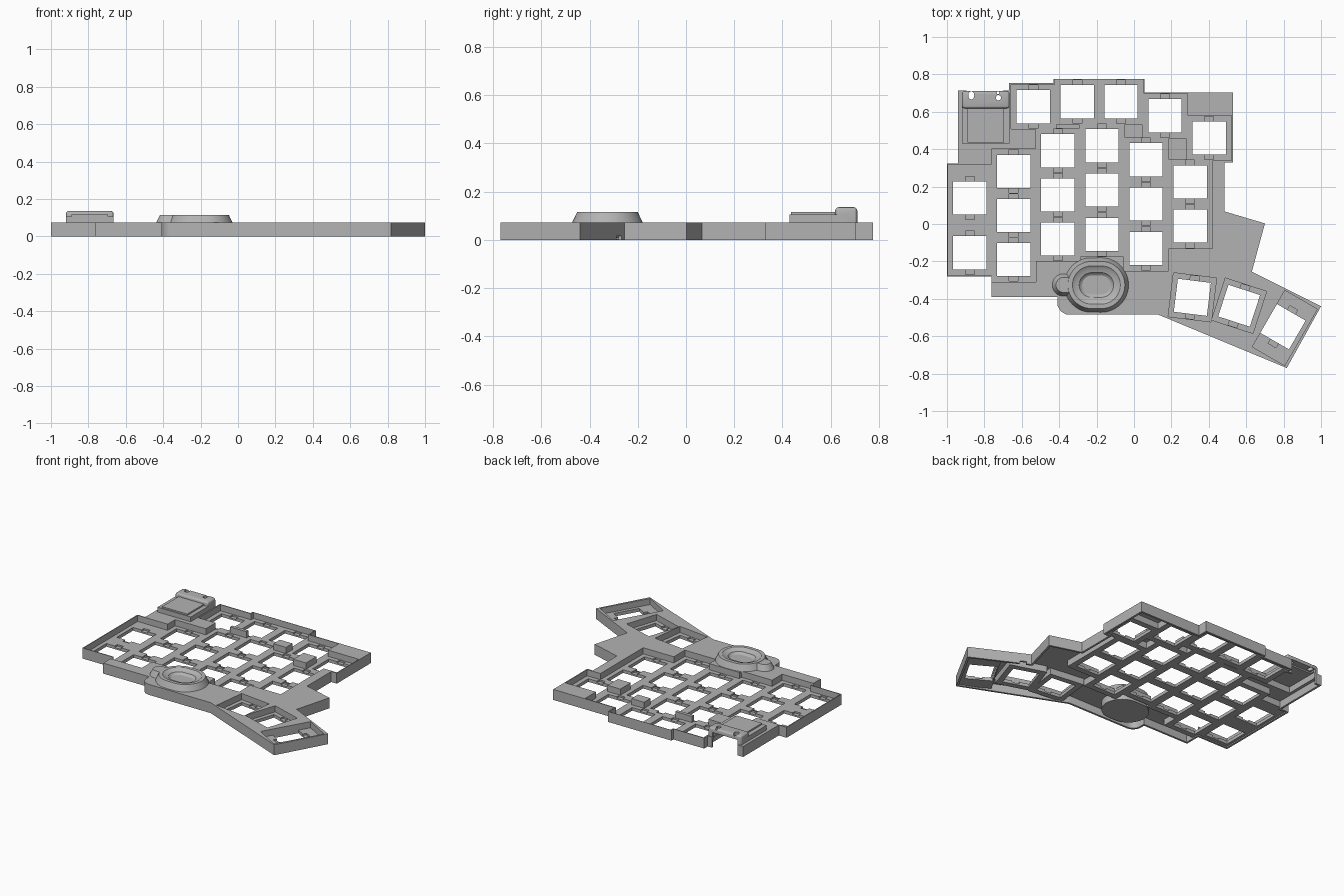
import bpy, bmesh, math
from mathutils import Matrix, Vector

if "Cube" in bpy.data.objects:
    bpy.data.objects.remove(bpy.data.objects["Cube"])

grey = bpy.data.materials.new("warm_grey_plastic")
grey.use_nodes = True
grey.diffuse_color = (0.45, 0.45, 0.45, 1)
grey.node_tree.nodes["Principled BSDF"].inputs["Base Color"].default_value = grey.diffuse_color

TOP, DECK, PLATE_TOP, PLATE_LOW = 0.073, 0.052, 0.03, 0.008


def finish(name, bm):
    bmesh.ops.recalc_face_normals(bm, faces=bm.faces)
    mesh = bpy.data.meshes.new(name)
    bm.to_mesh(mesh)
    bm.free()
    mesh.materials.append(grey)
    ob = bpy.data.objects.new(name, mesh)
    bpy.context.scene.collection.objects.link(ob)
    return ob


def loft(name, rings):
    """Join equal rings of points into a closed solid."""
    bm = bmesh.new()
    vs = [[bm.verts.new(p) for p in r] for r in rings]
    n = len(vs[0])
    for a, b in zip(vs, vs[1:]):
        for i in range(n):
            j = (i + 1) % n
            bm.faces.new((a[i], a[j], b[j], b[i]))
    bm.faces.new(vs[0])
    bm.faces.new(vs[-1])
    return finish(name, bm)


def prism(name, pts, z0, z1):
    return loft(name, [[(x, y, z) for x, y in pts] for z in (z0, z1)])


def boxes(name, items, z0, z1, grow=0.0):
    """Boxes given as (centre x, centre y, width, depth, degrees)."""
    bm = bmesh.new()
    for x, y, w, d, a in items:
        m = (Matrix.Translation((x, y, (z0 + z1) / 2)) @ Matrix.Rotation(math.radians(a), 4, 'Z')
             @ Matrix.Diagonal((w + 2 * grow, d + 2 * grow, z1 - z0, 1)))
        bmesh.ops.create_cube(bm, size=1, matrix=m)
    return finish(name, bm)


def span(x0, x1, y0, y1):
    return ((x0 + x1) / 2, (y0 + y1) / 2, x1 - x0, y1 - y0, 0)


def apply_all(ob):
    bpy.context.view_layer.objects.active = ob
    for m in list(ob.modifiers):
        bpy.ops.object.modifier_apply(modifier=m.name)


def combine(ob, other, op):
    m = ob.modifiers.new(op, 'BOOLEAN')
    m.operation, m.solver, m.object, m.use_self = op, 'EXACT', other, True
    apply_all(ob)
    bpy.data.objects.remove(other)


def inset(pts, t):
    """Mitred inward offset of a clockwise outline."""
    out = []
    for i, p in enumerate(pts):
        p = Vector(p)
        a = (p - Vector(pts[i - 1])).normalized()
        b = (Vector(pts[(i + 1) % len(pts)]) - p).normalized()
        na, nb = Vector((a.y, -a.x)), Vector((b.y, -b.x))
        out.append(tuple(p + (na + nb) * t / (1 + na.dot(nb))))
    return out


def stadium(cx, cy, r, half, z, n=24):
    ring = []
    for i in range(2 * n):
        a = -math.pi / 2 + math.pi * (i + (i >= n) * 0.0) / n
        side = half if math.cos(a) > -1e-6 and i <= n else -half
        ring.append((cx + side + r * math.cos(a), cy + r * math.sin(a), z))
    return ring


# Outer outline, clockwise, with a rounded front corner
outline = [(-.94, .715), (-.667, .715), (-.667, .753), (-.43, .753), (-.43, .775),
           (.057, .775), (.057, .704), (.528, .704), (.528, .33), (.485, .33),
           (.485, .067), (.70, .003), (.63, -.255), (1.0, -.44), (.817, -.77), (.13, -.485)]
outline += [(-.345 - .065 * math.sin(k * math.pi / 12), -.42 - .065 * math.cos(k * math.pi / 12))
            for k in range(7)]
outline += [(-.41, -.39), (-.763, -.39), (-.763, -.281), (-1, -.281), (-1, .324), (-.94, .324)]

# Key positions: columns, staggered back row and fanned thumb keys
columns = {-.878: (.139, -.153), -.643: (.281, .045, -.19), -.407: (.391, .155, -.08),
           -.171: (.418, .182, -.056), .064: (.343, .107, -.131), .30: (.225, -.011)}
back_row = [(-.538, .627), (-.303, .653), (-.07, .653), (.166, .578), (.402, .46)]
thumbs = [(.312, -.392, -7), (.562, -.437, -18), (.796, -.549, -30)]
keys = [(x, y, 0) for x, ys in columns.items() for y in ys]
keys += [(x, y, 0) for x, y in back_row] + thumbs

# Sunken pockets around the keys
cells = [span(-.994, -.76, -.275, .318)]
for x, ys in list(columns.items())[1:]:
    cells.append(span(x - .12, x + .12, ys[-1] - .119, ys[0] + .119))
cells += [(x, y, .24, .24, 0) for x, y in back_row]
cells += [(x, y, .232, .236, a) for x, y, a in thumbs[:2]] + [(.806, -.556, .20, .348, -30)]

case = prism("keyboard_case", outline, 0, TOP)
hollow = prism("hollow", inset(outline, .014), -.05, DECK)
combine(hollow, boxes("blocks", cells, PLATE_LOW, .2, .01), 'DIFFERENCE')
combine(case, hollow, 'DIFFERENCE')
combine(case, boxes("pockets", cells, PLATE_TOP, .2), 'DIFFERENCE')
combine(case, boxes("switch_holes", [(x, y, .178, .178, a) for x, y, a in keys], -.1, .045), 'DIFFERENCE')
# Clip notches before and behind each switch hole
combine(case, boxes("notches", [(x, y, .048, .232, a) for x, y, a in keys], .019, .0301), 'DIFFERENCE')
# Cable notch in the thumb-side wall
combine(case, boxes("cable_notch", [(.675, -.282, .045, .07, -27)], -.05, .017), 'DIFFERENCE')

# Controller housing, open below and at the back
cover = boxes("controller_cover", [span(-.92, -.665, .43, .66)], .055, .106)
panel = boxes("panel", [span(-.89, -.695, .436, .66)], .09, .116)
combine(cover, panel, 'UNION')
bar = boxes("bar", [span(-.92, -.665, .618, .711)], .055, .136)
bev = bar.modifiers.new("round", 'BEVEL')
bev.width, bev.segments = .016, 3
apply_all(bar)
combine(cover, bar, 'UNION')
combine(case, cover, 'UNION')
combine(case, boxes("housing_cavity", [span(-.905, -.682, .445, .697)], -.1, .095), 'DIFFERENCE')
combine(case, boxes("port_opening", [span(-.895, -.70, .66, .8)], -.1, .105), 'DIFFERENCE')
for x, y, r, s in ((-.87, .688, .016, .022), (-.725, .675, .014, .014), (-.727, .702, .007, .007)):
    ring = [(x + r * math.cos(k * math.pi / 10), y + s * math.sin(k * math.pi / 10)) for k in range(20)]
    combine(case, prism("button_hole", ring, .05, .2), 'DIFFERENCE')

# Raised oval dish with a side lobe and a cup below the deck
CX, CY = -.201, -.326
dish = [(.13, .002), (.13, .06), (.146, .06), (.146, .073), (.126, .115), (.102, .115),
        (.09, .106), (.066, .1), (.06, .092), (.05, .086)]
mount = loft("oval_dish", [stadium(CX, CY, r, .026, z) for r, z in dish])
lobe = loft("lobe", [stadium(-.365, CY, r, .012, z) for r, z in ((.06, .055), (.06, .073), (.04, .113))])
# Keep the lobe clear of the bowl
combine(lobe, loft("bowl_space", [stadium(CX, CY, .115, .026, z) for z in (0, .2)]), 'DIFFERENCE')
combine(mount, lobe, 'UNION')
mount.name = "oval_dish"

for ob in (case, mount):
    bpy.ops.object.select_all(action='DESELECT')
    ob.select_set(True)
    bpy.context.view_layer.objects.active = ob
    bpy.ops.object.shade_smooth_by_angle(angle=math.radians(25))
